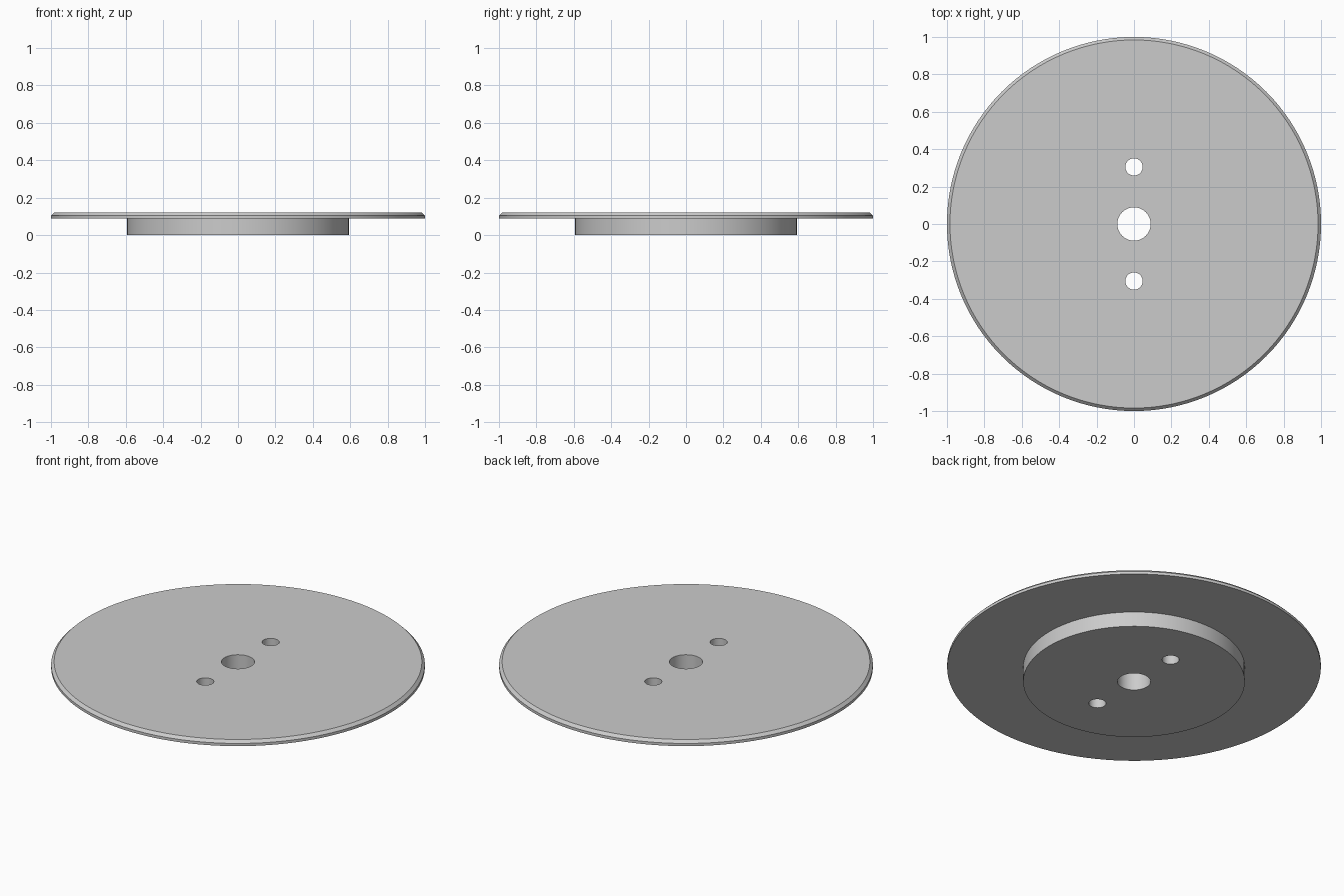
import bpy, bmesh, math

if "Cube" in bpy.data.objects:
    bpy.data.objects.remove(bpy.data.objects["Cube"], do_unlink=True)

SEGMENTS = 128

metal = bpy.data.materials.new("grey_metal")
metal.use_nodes = True
grey = (0.6, 0.6, 0.6, 1)
metal.diffuse_color = grey
metal.node_tree.nodes["Principled BSDF"].inputs["Base Color"].default_value = grey


def turned_solid(name, profile, segments, x=0, y=0):
    """Solid of revolution: stacked rings of (radius, z) with flat end caps."""
    bm = bmesh.new()
    rings = []
    for r, z in profile:
        angles = [math.tau * i / segments for i in range(segments)]
        rings.append([bm.verts.new((x + r * math.cos(a), y + r * math.sin(a), z))
                      for a in angles])
    for low, high in zip(rings, rings[1:]):
        for i in range(segments):
            j = (i + 1) % segments
            bm.faces.new((low[i], low[j], high[j], high[i]))
    bm.faces.new(rings[0][::-1])
    bm.faces.new(rings[-1])
    mesh = bpy.data.meshes.new(name)
    bm.to_mesh(mesh)
    bm.free()
    mesh.materials.append(metal)
    obj = bpy.data.objects.new(name, mesh)
    bpy.context.collection.objects.link(obj)
    return obj


# Hub and chamfered flange turned as one piece
disc = turned_solid("flanged_disc", [(0.593, 0), (0.593, 0.088), (1, 0.088),
                                     (1, 0.104), (0.984, 0.12)], SEGMENTS)

# Centre bore and two pin holes right through
for radius, y in ((0.089, 0), (0.046, 0.305), (0.046, -0.305)):
    cutter = turned_solid("hole_cutter", [(radius, -0.1), (radius, 0.3)], 64, y=y)
    cutter.hide_render = True
    cut = disc.modifiers.new("hole", "BOOLEAN")
    cut.operation = "DIFFERENCE"
    cut.solver = "EXACT"
    cut.object = cutter
    bpy.context.view_layer.objects.active = disc
    bpy.ops.object.modifier_apply(modifier=cut.name)
    bpy.data.objects.remove(cutter, do_unlink=True)

# Smooth round walls, crisp edges
bpy.ops.object.select_all(action="DESELECT")
disc.select_set(True)
bpy.context.view_layer.objects.active = disc
bpy.ops.object.shade_smooth_by_angle(angle=math.radians(30))
